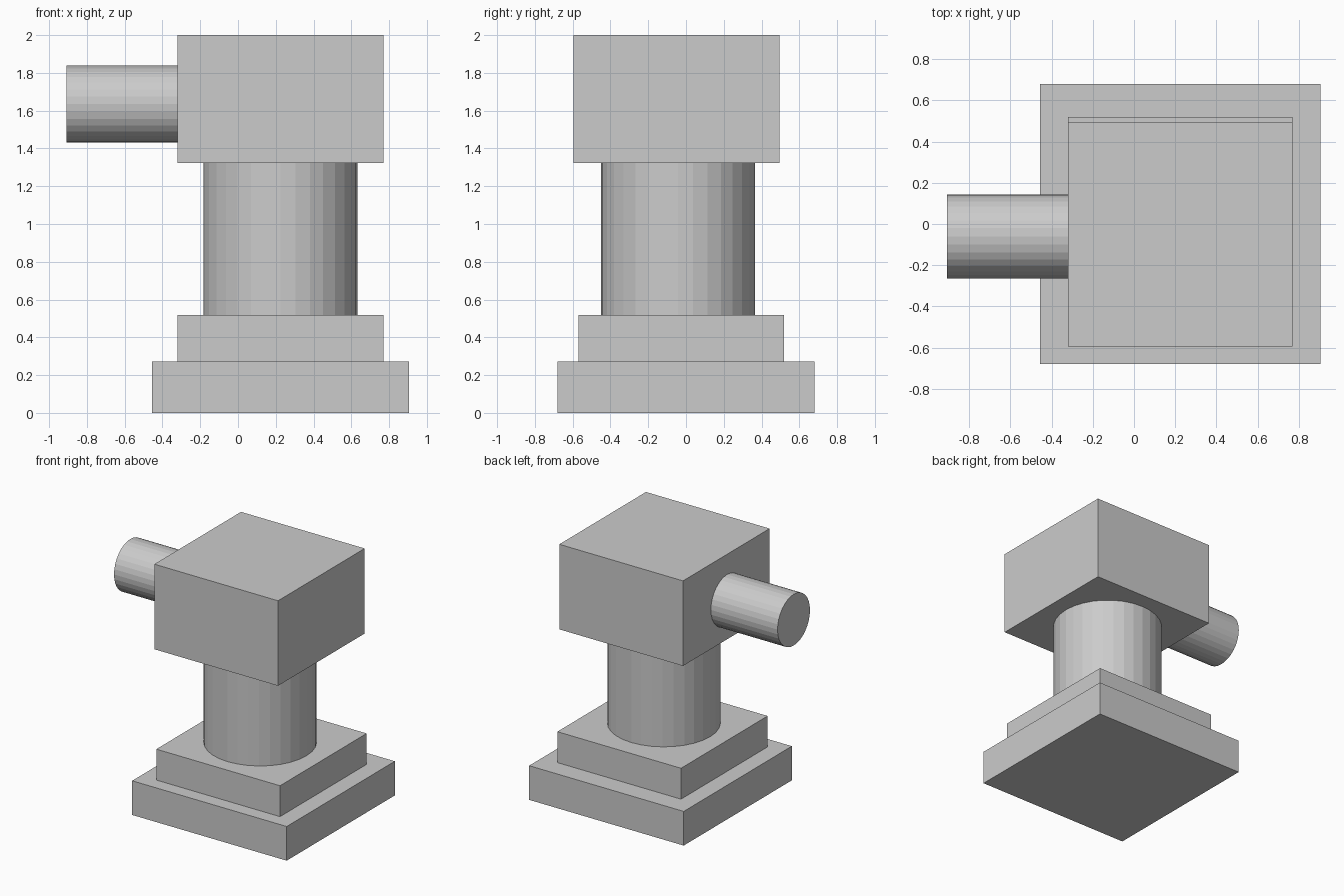
import bpy
from math import pi

if "Cube" in bpy.data.objects:
    bpy.data.objects.remove(bpy.data.objects["Cube"])


def box(name, x, y, z):
    """Box from (min, max) ranges on each axis."""
    centre = [(a + b) / 2 for a, b in (x, y, z)]
    bpy.ops.mesh.primitive_cube_add(size=1, location=centre)
    ob = bpy.context.object
    ob.name = name
    ob.scale = [b - a for a, b in (x, y, z)]
    bpy.ops.object.transform_apply(location=False, rotation=False, scale=True)
    return ob


def cylinder(name, radius, length, centre, rotation=(0, 0, 0)):
    """Flat-shaded 32-sided cylinder."""
    bpy.ops.mesh.primitive_cylinder_add(vertices=32, radius=radius, depth=length,
                                        location=centre, rotation=rotation)
    bpy.context.object.name = name
    return bpy.context.object


# Stepped square base
box("base_plate", (-0.456, 0.905), (-0.68, 0.68), (0, 0.272))
box("base_step", (-0.32, 0.769), (-0.57, 0.52), (0.272, 0.518))

# Round column carrying the block head
cylinder("column", 0.408, 1.323 - 0.518, (0.2245, -0.042, (0.518 + 1.323) / 2))
box("head_block", (-0.32, 0.769), (-0.595, 0.495), (1.323, 2.0))

# Horizontal pipe out of the left side of the head
cylinder("side_pipe", 0.204, 0.907 - 0.32, (-(0.907 + 0.32) / 2, -0.06, 1.635),
         (0, pi / 2, 0))
